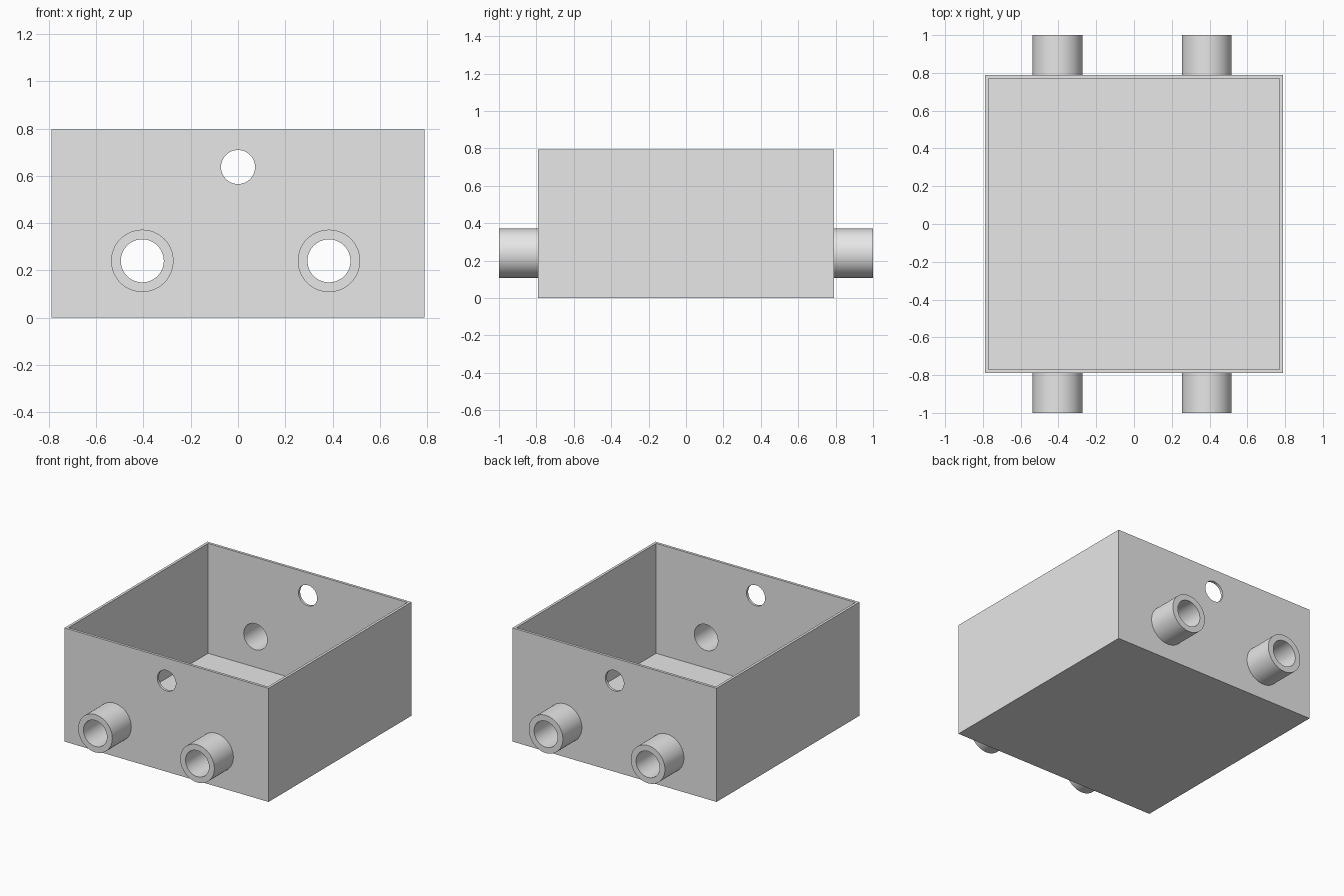
import bpy, bmesh, math
from mathutils import Matrix

if "Cube" in bpy.data.objects:
    bpy.data.objects.remove(bpy.data.objects["Cube"], do_unlink=True)

HALF, HEIGHT, WALL = 0.79, 0.795, 0.026
PIPE_X, PIPE_Z, PIPE_R, BORE_R = (-0.405, 0.385), 0.24, 0.132, 0.091
HOLE_Z, HOLE_R = 0.637, 0.072
SEGMENTS = 64

grey = bpy.data.materials.new("plain grey")
grey.use_nodes = True
grey.diffuse_color = (0.8, 0.8, 0.8, 1)
grey.node_tree.nodes["Principled BSDF"].inputs["Base Color"].default_value = (0.8, 0.8, 0.8, 1)


def add_object(name, bm):
    bmesh.ops.recalc_face_normals(bm, faces=bm.faces)
    mesh = bpy.data.meshes.new(name)
    bm.to_mesh(mesh)
    bm.free()
    mesh.materials.append(grey)
    obj = bpy.data.objects.new(name, mesh)
    bpy.context.collection.objects.link(obj)
    return obj


def select_only(obj):
    bpy.ops.object.select_all(action='DESELECT')
    obj.select_set(True)
    bpy.context.view_layer.objects.active = obj


def smooth(obj):
    select_only(obj)
    bpy.ops.object.shade_smooth_by_angle(angle=math.radians(30))


def add_rod(bm, x, z, radius):
    """Cylinder along y, long enough to pass through both walls."""
    place = Matrix.Translation((x, 0, z)) @ Matrix.Rotation(math.pi / 2, 4, 'X')
    bmesh.ops.create_cone(bm, cap_ends=True, segments=SEGMENTS, radius1=radius,
                          radius2=radius, depth=3, matrix=place)


# Open box: inset the top face and push it down to the floor
bm = bmesh.new()
size = Matrix.Diagonal((2 * HALF, 2 * HALF, HEIGHT, 1))
bmesh.ops.create_cube(bm, size=1, matrix=Matrix.Translation((0, 0, HEIGHT / 2)) @ size)
bm.normal_update()
top = max(bm.faces, key=lambda f: f.calc_center_median().z)
bmesh.ops.inset_region(bm, faces=[top], thickness=WALL)
inner = bmesh.ops.extrude_discrete_faces(bm, faces=[top])["faces"][0]
bmesh.ops.translate(bm, verts=inner.verts, vec=(0, 0, WALL - HEIGHT))
box = add_object("open_box", bm)

# Round openings through the front and back walls
bm = bmesh.new()
for x in PIPE_X:
    add_rod(bm, x, PIPE_Z, BORE_R)
add_rod(bm, 0, HOLE_Z, HOLE_R)
cutter = add_object("opening_cutter", bm)
cutter.hide_render = True
cut = box.modifiers.new("openings", 'BOOLEAN')
cut.object = cutter
cut.operation = 'DIFFERENCE'
cut.solver = 'EXACT'
select_only(box)
bpy.ops.object.modifier_apply(modifier=cut.name)
bpy.data.objects.remove(cutter, do_unlink=True)
smooth(box)

# Pipe stubs: spin a closed wall profile around the y axis
for end, sign in (("front", -1), ("back", 1)):
    for side, x in zip(("right", "left"), PIPE_X):
        bm = bmesh.new()
        profile = [(BORE_R, HALF), (PIPE_R, HALF), (PIPE_R, 1), (BORE_R, 1)]
        verts = [bm.verts.new((x + r, sign * y, PIPE_Z)) for r, y in profile]
        edges = [bm.edges.new((verts[i - 1], verts[i])) for i in range(4)]
        bmesh.ops.spin(bm, geom=verts + edges, cent=(x, 0, PIPE_Z), axis=(0, 1, 0),
                       angle=2 * math.pi, steps=SEGMENTS, use_merge=True)
        bmesh.ops.remove_doubles(bm, verts=bm.verts, dist=0.0001)
        smooth(add_object(f"{end}_{side}_pipe", bm))
